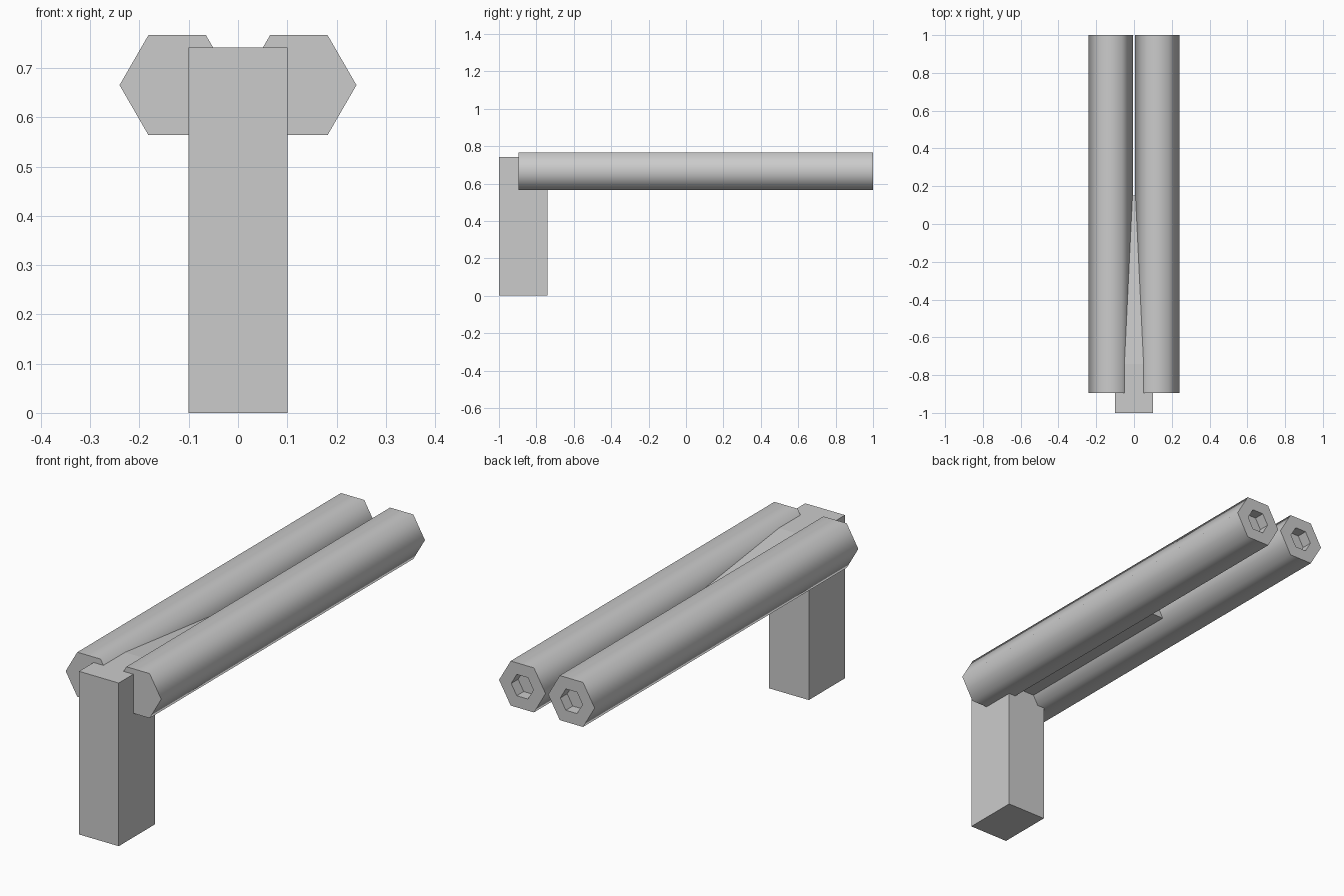
import bpy, bmesh, math

if "Cube" in bpy.data.objects:
    bpy.data.objects.remove(bpy.data.objects["Cube"])


def make_object(name, bm):
    bmesh.ops.recalc_face_normals(bm, faces=bm.faces)
    mesh = bpy.data.meshes.new(name)
    bm.to_mesh(mesh)
    bm.free()
    obj = bpy.data.objects.new(name, mesh)
    bpy.context.collection.objects.link(obj)
    return obj


def extrude_side_profile(name, points, half_width):
    """Extrude a (y, z) outline symmetrically along x."""
    bm = bmesh.new()
    face = bm.faces.new([bm.verts.new((-half_width, y, z)) for y, z in points])
    new = bmesh.ops.extrude_face_region(bm, geom=[face])["geom"]
    moved = [v for v in new if isinstance(v, bmesh.types.BMVert)]
    bmesh.ops.translate(bm, verts=moved, vec=(2 * half_width, 0, 0))
    return make_object(name, bm)


def hex_tube(name, cx, cz, stations):
    """Loft hexagonal rings given as (y, radius), closed at both ends."""
    bm = bmesh.new()
    angles = [i * math.pi / 3 for i in range(6)]
    rings = [[bm.verts.new((cx + r * math.cos(a), y, cz + r * math.sin(a)))
              for a in angles] for y, r in stations]
    for n, (a, b) in enumerate(zip(rings, rings[1:])):
        for i in range(6):
            j = (i + 1) % 6
            face = bm.faces.new((a[i], a[j], b[j], b[i]))
            face.smooth = n == 0  # only the outer wall is smooth
    bm.faces.new(rings[0])
    bm.faces.new(rings[-1])
    bm.normal_update()
    # keep the end rims crisp
    for e in bm.edges:
        if not all(f.smooth for f in e.link_faces):
            e.smooth = False
    return make_object(name, bm)


# Upright grip
extrude_side_profile(
    "grip", [(-1, 0), (-0.74, 0), (-0.74, 0.742), (-1, 0.742)], 0.1)

# Tapered spine between the barrels
extrude_side_profile(
    "spine", [(-0.74, 0.607), (0.15, 0.607), (0.15, 0.668), (-0.74, 0.742)], 0.1)

# Twin hexagonal barrels with shallow bores
barrel = hex_tube("barrels", 0.1235, 0.6655,
                  [(-0.895, 0.117), (1, 0.117), (1, 0.056), (0.95, 0.056)])
mirror = barrel.modifiers.new("mirror", "MIRROR")
mirror.use_axis[0] = True
mirror.use_mirror_merge = False
